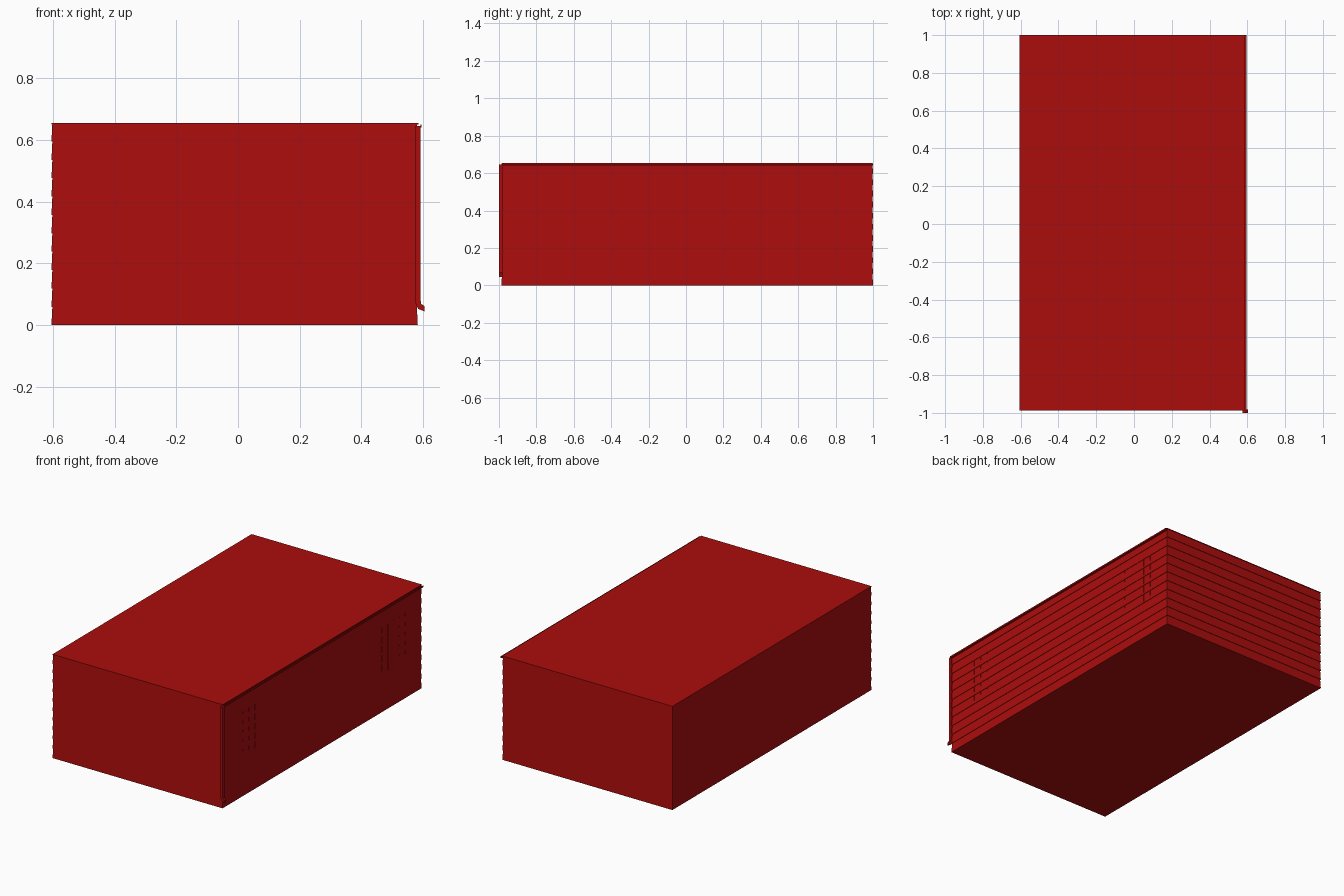
import bpy, bmesh
from mathutils import Vector

cube = bpy.data.objects.get("Cube")
if cube:
    bpy.data.objects.remove(cube)

red = bpy.data.materials.new("barn red")
red.use_nodes = True
red.diffuse_color = (0.41, 0.004, 0.004, 1)
red.node_tree.nodes["Principled BSDF"].inputs["Base Color"].default_value = red.diffuse_color

X0, X1, Y0, Y1 = -0.605, 0.583, -0.987, 1.0
HEIGHT, BOARDS, LAP = 0.655, 11, 0.003


def finish(name, bm):
    bmesh.ops.recalc_face_normals(bm, faces=bm.faces)
    mesh = bpy.data.meshes.new(name)
    bm.to_mesh(mesh)
    bm.free()
    mesh.materials.append(red)
    obj = bpy.data.objects.new(name, mesh)
    bpy.context.collection.objects.link(obj)
    return obj


def box(name, low, high):
    bm = bmesh.new()
    bmesh.ops.create_cube(bm, size=1)
    low, high = Vector(low), Vector(high)
    for v in bm.verts:
        v.co = (low + high) / 2 + v.co * (high - low)
    return finish(name, bm)


def loft(name, rings):
    # Closed skin through a series of four-cornered rings
    bm = bmesh.new()
    loops = [[bm.verts.new(p) for p in ring] for ring in rings]
    for a, b in zip(loops, loops[1:]):
        for i in range(4):
            j = (i + 1) % 4
            bm.faces.new((a[i], a[j], b[j], b[i]))
    bm.faces.new(loops[0])
    bm.faces.new(loops[-1])
    return finish(name, bm)


def rectangle(inset, z):
    a, b, c, d = X0 + inset, X1 - inset, Y0 + inset, Y1 - inset
    return [(a, c, z), (b, c, z), (b, d, z), (a, d, z)]


# Walls of lapped boards, each overhanging the board beneath
step = HEIGHT / BOARDS
rings = []
for i in range(BOARDS):
    rings += [rectangle(0, i * step), rectangle(LAP, (i + 1) * step)]
loft("clapboard_walls", rings)

# Flat roof sheet
box("roof", (X0, Y0, HEIGHT - 0.004), (X1 + 0.002, Y1, HEIGHT))

# Gutter along the left eave: floor and outer lip
box("gutter_floor", (X1 - 0.003, Y0, 0.641), (0.595, Y1, 0.644))
box("gutter_lip", (0.592, Y0, 0.641), (0.595, Y1, 0.65))

# Downspout at the front left corner with a kicked-out foot
path = [(0.574, 0.592, 0.645, 0.645), (0.574, 0.592, 0.075, 0.082),
        (0.584, 0.594, 0.053, 0.069), (0.604, 0.604, 0.045, 0.062)]
loft("downspout", [[(a, -1.0, za), (b, -1.0, zb), (b, -0.982, zb), (a, -0.982, za)]
                   for a, b, za, zb in path])

# Slender upright window bars, almost flush with the left wall
for name, start, count in (("front_window_bar", -0.78, 3), ("rear_window_bar", 0.605, 5)):
    for i in range(count):
        y = start + i * 0.059
        box(f"{name}_{i + 1}", (X1 - 0.01, y - 0.002, 0.24), (X1, y + 0.002, 0.535))
